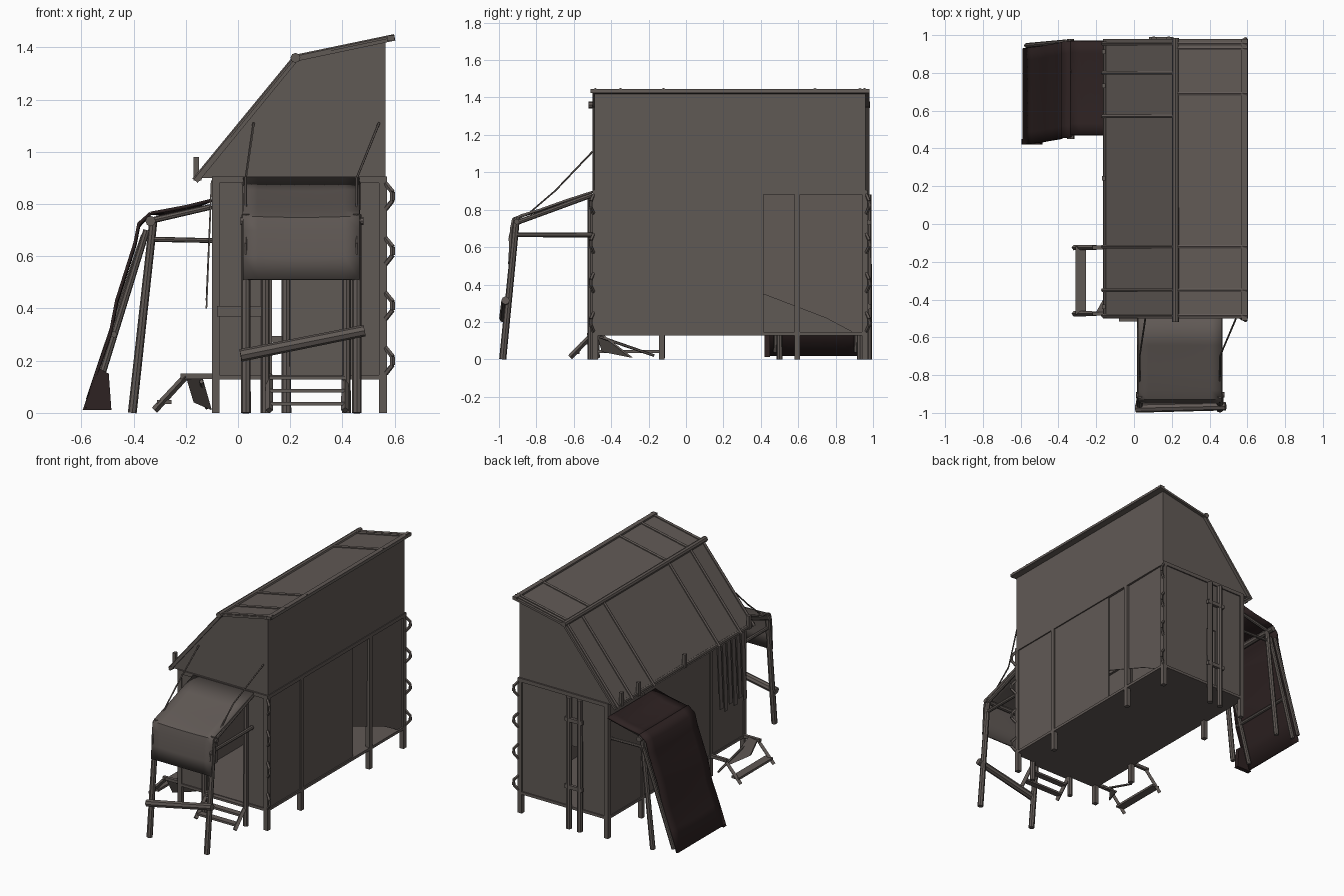
import bpy, bmesh, math
from mathutils import Vector

if "Cube" in bpy.data.objects:
    bpy.data.objects.remove(bpy.data.objects["Cube"], do_unlink=True)


def material(name, rgb):
    m = bpy.data.materials.new(name)
    m.use_nodes = True
    m.diffuse_color = (*rgb, 1)
    m.node_tree.nodes["Principled BSDF"].inputs["Base Color"].default_value = (*rgb, 1)
    return m


wood = material("weathered wood", (0.118, 0.1, 0.091))
cloth = material("dark brown cloth", (0.027, 0.016, 0.016))


def finish(name, bm, mat, smooth=False):
    bmesh.ops.recalc_face_normals(bm, faces=bm.faces)
    me = bpy.data.meshes.new(name)
    bm.to_mesh(me)
    bm.free()
    me.materials.append(mat)
    ob = bpy.data.objects.new(name, me)
    bpy.context.collection.objects.link(ob)
    if smooth:
        bpy.ops.object.select_all(action="DESELECT")
        ob.select_set(True)
        bpy.context.view_layer.objects.active = ob
        bpy.ops.object.shade_smooth_by_angle(angle=math.radians(40))
    return ob


def box(name, x, y, z):
    """Box from its (min, max) ranges."""
    bm = bmesh.new()
    bmesh.ops.create_cube(bm, size=1)
    for v in bm.verts:
        v.co = [r[0] if c < 0 else r[1] for c, r in zip(v.co, (x, y, z))]
    return finish(name, bm, wood)


def pole(name, a, b, r=0.016, sides=8):
    """Straight round pole between two points."""
    a, b = Vector(a), Vector(b)
    bm = bmesh.new()
    bmesh.ops.create_cone(bm, cap_ends=True, segments=sides, radius1=r, radius2=r * 0.92,
                          depth=(b - a).length)
    q = (b - a).to_track_quat("Z", "Y")
    for v in bm.verts:
        v.co = q @ v.co + (a + b) / 2
    return finish(name, bm, wood, sides > 4)


def chain(name, points, r):
    for a, b in zip(points, points[1:]):
        pole(name, a, b, r, 5)


def panel(name, points, shift, mat=wood):
    """Flat polygon given thickness along the shift vector."""
    bm = bmesh.new()
    f = bm.faces.new([bm.verts.new(p) for p in points])
    ext = bmesh.ops.extrude_face_region(bm, geom=[f], use_keep_orig=True)
    for v in ext["geom"]:
        if isinstance(v, bmesh.types.BMVert):
            v.co += Vector(shift)
    return finish(name, bm, mat)


def drape(name, path, start, end, axis, mat, sag, skew=0.0):
    """Sheet along a path of (outward, height), sagging between its sides, skewed to its end."""
    bm = bmesh.new()
    n = 8
    rows = []
    for i, (p, z) in enumerate(path):
        row = []
        for k in range(n + 1):
            t = k / n
            w = start + (end - start) * t + skew * i / (len(path) - 1)
            dip = sag * math.sin(math.pi * t) if 0 < i < len(path) - 1 else 0
            row.append(bm.verts.new((w, p, z - dip) if axis == "x" else (p, w, z - dip)))
        rows.append(row)
    for a, b in zip(rows, rows[1:]):
        for k in range(n):
            bm.faces.new((a[k], a[k + 1], b[k + 1], b[k]))
    ob = finish(name, bm, mat, True)
    mod = ob.modifiers.new("Thickness", "SOLIDIFY")
    mod.thickness = 0.012
    mod.offset = 0
    return ob


X0, X1, Y0, Y1 = -0.1, 0.57, -0.5, 0.97
FLOOR, TOP = 0.14, 0.89

# Floor, top frame and posts
box("floor", (X0, X1), (Y0, Y1), (FLOOR - 0.012, FLOOR + 0.006))
for x in (X0, X1 - 0.03):
    for y in (Y0, -0.145, 0.58, Y1 - 0.03):
        box("post", (x, x + 0.03), (y, y + 0.03), (0, TOP))
    box("wall_plate", (x, x + 0.03), (Y0, Y1), (0.88, 0.905))
for y in (Y0, Y1 - 0.03):
    box("cross_plate", (X0, X1), (y, y + 0.03), (0.88, 0.905))

# Side, back and front walls, set just behind the post faces
box("slope_side_wall", (X0 + 0.005, X0 + 0.015), (Y0 + 0.01, Y1 - 0.01), (FLOOR, TOP))
box("back_wall_wide", (0.2, X1 - 0.01), (Y1 - 0.018, Y1 - 0.008), (FLOOR, TOP))
box("back_wall_narrow", (X0, 0.13), (Y1 - 0.018, Y1 - 0.008), (FLOOR, TOP))
box("back_wall_lintel", (0.12, 0.21), (Y1 - 0.018, Y1 - 0.008), (0.55, TOP))
box("front_wall_narrow", (X0, 0.12), (Y0 + 0.008, Y0 + 0.018), (FLOOR, TOP))
box("front_wall_wide", (0.41, X1 - 0.01), (Y0 + 0.008, Y0 + 0.018), (FLOOR, TOP))
w = X1 - 0.016
box("tall_side_wall", (w, w + 0.008), (Y0 + 0.01, 0.415), (FLOOR, TOP))
panel("lifted_side_panel", [(w - 0.008, 0.41, 0.35), (w - 0.008, 0.75, 0.22), (w, 0.9, FLOOR),
                            (w, Y1 - 0.02, FLOOR), (w, Y1 - 0.02, TOP), (w - 0.008, 0.41, TOP)], (0.006, 0, 0))

# Attic with closed gables
gable = [(-0.145, 0.9), (X1 - 0.005, 0.9), (X1 - 0.005, 1.425), (0.22, 1.35)]
panel("attic", [(x, Y0 + 0.01, z) for x, z in gable], (0, Y1 - Y0 - 0.02, 0))

# Roof sheets, ridge, eave and battens
eave, ridge, peak = Vector((-0.165, 0, 0.89)), Vector((0.22, 0, 1.36)), Vector((0.6, 0, 1.44))
for name, a, b in (("steep_roof", eave, ridge), ("shallow_roof", ridge, peak)):
    n = Vector((a.z - b.z, 0, b.x - a.x)).normalized()
    lo, hi = Vector((0, Y0, 0)), Vector((0, Y1 + 0.01, 0))
    panel(name, [a + lo, b + lo, b + hi, a + hi], n * -0.014)
    for y in (-0.485, -0.35, -0.12, 0.57 if a is eave else 0.69, 0.8 if a is eave else 0.93, 0.955):
        off = Vector((0, y, 0)) + n * 0.001
        pole("roof_batten", a + off, b + off, 0.011, 6)
pole("ridge_beam", (0.22, Y0 - 0.02, 1.36), (0.22, Y1 + 0.015, 1.36), 0.019)
pole("eave_beam", (-0.15, Y0, 0.9), (-0.15, Y1, 0.9), 0.013)
box("top_edge_board", (0.57, 0.6), (Y0 - 0.01, Y1 + 0.01), (1.425, 1.445))
for y in (0.9, 0.72, 0.23, -0.45):
    box("eave_peg", (-0.17, -0.15), (y, y + 0.025), (0.89, 0.98))

# Paired door poles at back and front
for x in (0.105, 0.185):
    pole("back_pole", (x, Y1 + 0.005, 0), (x, Y1 + 0.005, 0.88), 0.019)
for z in (0.27, 0.72):
    box("back_pole_tie", (0.08, 0.21), (Y1, Y1 + 0.02), (z, z + 0.025))
for x in (0.105, 0.415):
    pole("door_pole", (x, Y0 - 0.01, 0), (x, Y0 - 0.01, 0.87), 0.017)
box("front_shelf", (-0.08, 0.1), (Y0 - 0.015, Y0 + 0.01), (0.37, 0.41))

# Knotted lashings on the tall-side corners
for y, out in ((Y0 + 0.005, -0.015), (Y1 - 0.005, 0.015)):
    for z in (0.2, 0.41, 0.62, 0.83):
        knot = ((0.565, 0, -0.05), (0.592, out, -0.016), (0.592, out, 0.016), (0.565, 0, 0.05))
        chain("corner_lashing", [(kx, y + ky, z + kz) for kx, ky, kz in knot], 0.01)

# Hanging strips beneath the eave, leaning outward
for i in range(6):
    y, low = -0.47 + i * 0.05, 0.4 + 0.03 * (i % 2)
    panel("hanging_strip", [(-0.098, y, TOP), (-0.098, y + 0.035, TOP), (-0.118, y + 0.035, low),
                            (-0.118, y, low)], (-0.006, 0, 0))

# Front awning with legs, rails and ropes
drape("front_awning", [(-0.5, 0.895), (-0.64, 0.85), (-0.78, 0.8), (-0.88, 0.77), (-0.925, 0.75),
                       (-0.935, 0.7), (-0.94, 0.6), (-0.945, 0.51)], 0.02, 0.465, "x", wood, 0.005)
for x, anchor in ((0.03, 0.06), (0.455, 0.54)):
    pole("front_awning_leg", (x, -0.98, 0), (x, -0.905, 0.76), 0.019)
    pole("front_awning_rafter", (x, -0.5, 0.88), (x, -0.92, 0.725), 0.014)
    pole("front_awning_rail", (x, -0.5, 0.665), (x, -0.92, 0.665), 0.013)
    chain("awning_rope", [(anchor, -0.5, 1.11), (x, -0.7, 0.9), (x, -0.84, 0.78), (x, -0.92, 0.74)], 0.005)
    chain("rope_end", [(x, -0.92, 0.74), (x, -0.945, 0.65), (x, -0.935, 0.52)], 0.005)
pole("front_awning_bar", (0.01, -0.905, 0.735), (0.48, -0.905, 0.735), 0.016)
pole("leaning_bar", (0.01, -0.975, 0.22), (0.485, -0.965, 0.315), 0.024)

# Front steps
for x in (0.12, 0.41):
    pole("front_step_rail", (x, -0.62, 0.01), (x, -0.49, 0.145), 0.015, 4)
for y, z in ((-0.59, 0.035), (-0.545, 0.085), (-0.51, 0.135)):
    box("front_step", (0.12, 0.41), (y - 0.02, y + 0.02), (z - 0.007, z + 0.007))

# Side steps
for y in (-0.125, -0.475):
    pole("side_step_rail", (-0.32, y, 0.01), (-0.2, y, 0.14), 0.014, 4)
    box("side_step_top_rail", (-0.22, -0.09), (y - 0.01, y + 0.01), (0.13, 0.15))
box("side_step_low", (-0.31, -0.255), (-0.48, -0.12), (0.035, 0.05))
panel("side_step_board", [(-0.2, -0.48, 0.14), (-0.14, -0.48, 0.15), (-0.1, -0.3, 0.01), (-0.17, -0.45, 0.04)],
      (0, 0.015, 0))
pole("step_brace", (-0.14, -0.46, 0.12), (-0.12, -0.17, 0.02), 0.008, 6)

# Side awning: dark cloth over a bar, its lower end skewed towards the front
drape("side_awning_top", [(-0.1, 0.815), (-0.2, 0.79), (-0.28, 0.775), (-0.335, 0.765)],
      0.47, 0.97, "y", cloth, 0.015)
drape("side_awning_fall", [(-0.335, 0.765), (-0.38, 0.725), (-0.395, 0.65), (-0.43, 0.54), (-0.465, 0.43),
                           (-0.49, 0.3), (-0.54, 0.16), (-0.585, 0.02)],
      0.46, 0.97, "y", cloth, 0.01, -0.04)
panel("cloth_foot", [(-0.595, 0.42, 0.012), (-0.485, 0.42, 0.012), (-0.495, 0.42, 0.15), (-0.53, 0.42, 0.17)],
      (0, 0.03, 0), cloth)
for y in (0.5, 0.93):
    pole("side_awning_leg", (-0.405, y, 0), (-0.325, y, 0.73), 0.017)
    pole("side_awning_stay", (-0.555, y - 0.02, 0.04), (-0.35, y, 0.7), 0.014)
    pole("side_awning_rail", (-0.33, y, 0.665), (-0.1, y, 0.66), 0.01)
    pole("side_awning_rafter", (-0.34, y, 0.735), (-0.1, y, 0.79), 0.012)
pole("side_awning_bar", (-0.335, 0.45, 0.735), (-0.335, 0.98, 0.735), 0.02)
pole("side_awning_lower_bar", (-0.475, 0.46, 0.3), (-0.475, 0.93, 0.3), 0.012)
pole("loose_pole", (-0.57, 0.945, 0.05), (-0.36, 0.965, 0.68), 0.013)
